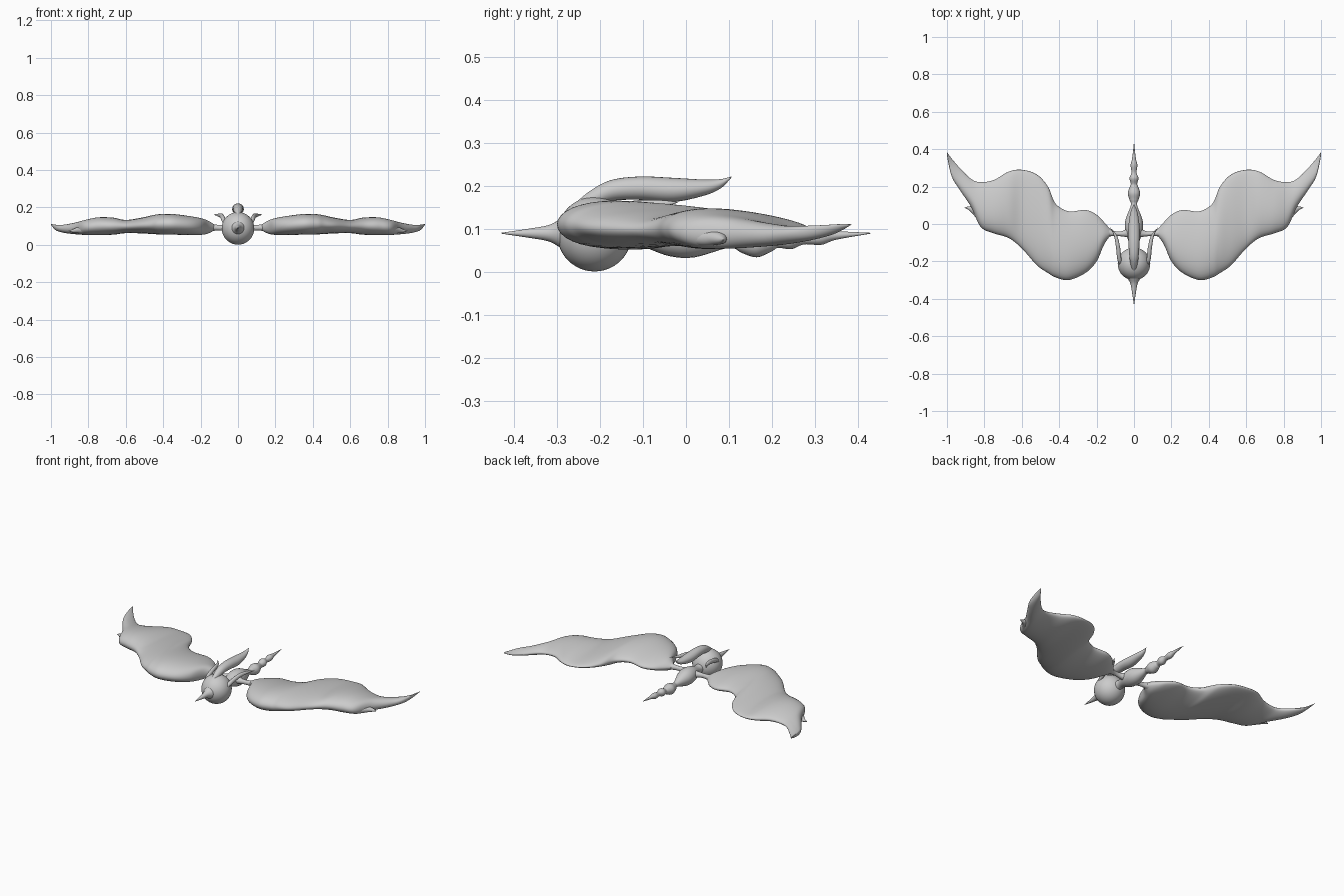
import bpy, bmesh, math

cube = bpy.data.objects.get("Cube")
if cube:
    bpy.data.objects.remove(cube)

grey = bpy.data.materials.new("plain grey")
grey.use_nodes = True
colour = (0.6, 0.6, 0.6, 1)
grey.diffuse_color = colour
grey.node_tree.nodes["Principled BSDF"].inputs["Base Color"].default_value = colour


def spline(rows, steps):
    """Smooth interpolation through rows of equal length."""
    ends = [rows[0]] + rows + [rows[-1]]
    result = []
    for i in range(len(rows) - 1):
        for k in range(steps):
            t = k / steps
            result.append([
                b + t / 2 * (c - a + t * (2 * a - 5 * b + 4 * c - d + t * (3 * (b - c) + d - a)))
                for a, b, c, d in zip(*ends[i:i + 4])])
    return result + [list(rows[-1])]


def finish(obj, mirrored=False):
    obj.data.materials.append(grey)
    for face in obj.data.polygons:
        face.use_smooth = True
    if mirrored:
        obj.modifiers.new("Mirror", 'MIRROR')
    return obj


def loft(name, rows, axis='Y', bias=0.0, sides=24, steps=6, mirrored=False):
    """Rows: place along axis, side centre, side half width, centre z, half height."""
    bm = bmesh.new()
    rings = []
    for place, mid, half, z, high in spline(rows, steps):
        ring = []
        for i in range(sides):
            a = math.tau * i / sides
            side = mid + half * math.cos(a)
            up = z + high * math.sin(a) * (1 - bias * math.cos(a))
            ring.append(bm.verts.new((place, side, up) if axis == 'X' else (side, place, up)))
        rings.append(ring)
    for low, top in zip(rings, rings[1:]):
        for i in range(sides):
            j = (i + 1) % sides
            bm.faces.new((low[i], low[j], top[j], top[i]))
    bm.faces.new(rings[0])
    bm.faces.new(rings[-1])
    bmesh.ops.recalc_face_normals(bm, faces=bm.faces)
    mesh = bpy.data.meshes.new(name)
    bm.to_mesh(mesh)
    bm.free()
    obj = bpy.data.objects.new(name, mesh)
    bpy.context.collection.objects.link(obj)
    return finish(obj, mirrored)


def centred(rows):
    """Round sections on the middle plane, from place, radius and height."""
    return [(y, 0, r, z, r) for y, r, z in rows]


# Round head
bpy.ops.mesh.primitive_uv_sphere_add(segments=40, ring_count=24, radius=.087, location=(0, -.213, .088))
bpy.context.object.name = "head"
finish(bpy.context.object)

# Beak, flaring into the head
loft("beak", centred([(-.43, .001, .09), (-.37, .01, .09), (-.32, .019, .09),
                      (-.29, .035, .09), (-.26, .05, .09)]))

# Body and beaded tail
loft("body_and_tail", centred([
    (-.16, .035, .085), (-.11, .025, .085), (-.04, .046, .083), (.02, .046, .08),
    (.1, .017, .073), (.13, .024, .068), (.165, .033, .067), (.2, .022, .07), (.215, .017, .073),
    (.245, .024, .077), (.275, .014, .078), (.315, .018, .081), (.35, .01, .085), (.43, .001, .09)]))

# Swept-back crest on top of the head
loft("crest", [
    (-.27, 0, .008, .135, .01), (-.235, 0, .015, .16, .02), (-.18, 0, .024, .188, .024),
    (-.11, 0, .029, .195, .027), (-.03, 0, .031, .191, .028), (.04, 0, .023, .196, .019),
    (.08, 0, .013, .205, .011), (.106, 0, .001, .221, .001)])

# Curved side horns
loft("horn", [
    (-.22, .07, .008, .115, .01), (-.19, .078, .011, .135, .013), (-.12, .086, .011, .153, .013),
    (-.06, .1, .008, .158, .009), (-.02, .128, .001, .162, .001)],
    sides=16, mirrored=True)

# Short arms joining body and wings
loft("wing_arm", [
    (.02, -.04, .035, .088, .025), (.06, -.052, .015, .09, .016),
    (.11, -.05, .014, .092, .015), (.17, -.04, .035, .094, .026)], axis='X', mirrored=True)

# Wings: place, front edge, back edge, height, half thickness
stations = [
    (.125, -.06, -.03, .093, .014), (.16, -.11, .01, .095, .033), (.2, -.2, .05, .098, .043),
    (.26, -.262, .075, .103, .049), (.35, -.3, .068, .11, .053), (.42, -.285, .11, .11, .052),
    (.46, -.262, .2, .108, .048), (.52, -.22, .265, .103, .04), (.6, -.13, .29, .098, .034),
    (.67, -.075, .28, .1, .044), (.75, -.05, .235, .1, .045), (.82, -.015, .224, .093, .038),
    (.87, .09, .24, .088, .03), (.93, .18, .298, .086, .021), (.975, .255, .35, .093, .014),
    (1, .365, .385, .11, .002)]
loft("wing", [(x, (f + b) / 2, (b - f) / 2, z, t) for x, f, b, z, t in stations],
     axis='X', bias=.3, sides=40, mirrored=True)

# Small hooked claw on each wing
loft("wing_claw", [
    (.76, .01, .025, .085, .02), (.82, .035, .03, .08, .02), (.86, .072, .02, .078, .015),
    (.885, .085, .009, .075, .008), (.905, .087, .001, .075, .001)],
    axis='X', sides=16, mirrored=True)
